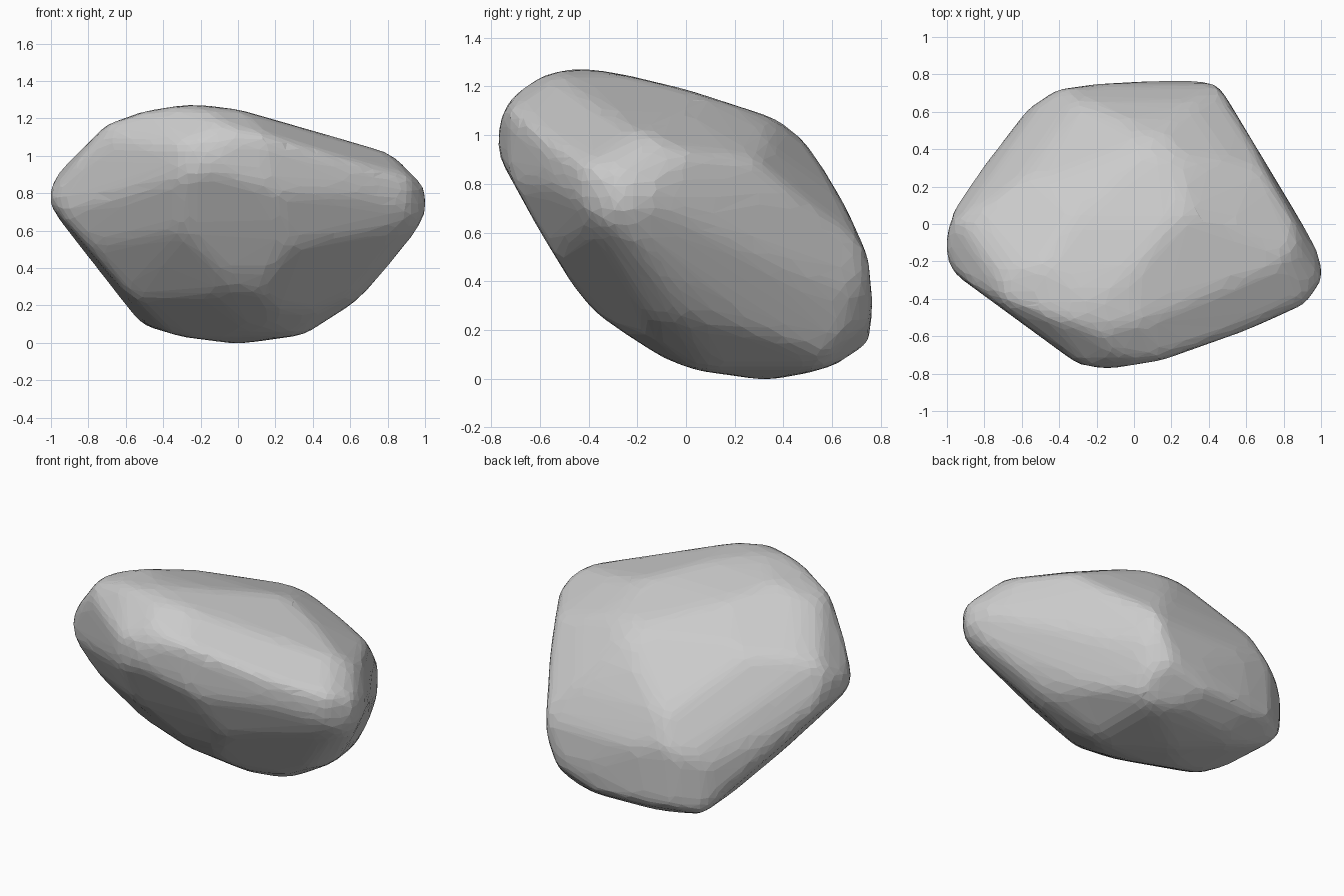
import bpy
import bmesh
from math import sin, cos, radians
from mathutils import Vector
from mathutils.geometry import convex_hull_2d

default_cube = bpy.data.objects.get("Cube")
if default_cube:
    bpy.data.objects.remove(default_cube, do_unlink=True)

GROUND = Vector((0, 0, 0))
MIDDLE = Vector((0, 0, .635))
WEAR_ALLOWANCE = 0.008  # extra stone left on each cut for the later wear


def chisel_axes(azimuth, elevation):
    """Horizontal and upright axes of a profile seen along a direction."""
    a, e = radians(azimuth), radians(elevation)
    toward = Vector((sin(a) * cos(e), -cos(a) * cos(e), sin(e)))
    across = Vector((cos(a), sin(a), 0))
    return across, toward.cross(across)


def hull_mesh(points):
    """Closed convex mesh around the points."""
    bm = bmesh.new()
    for p in points:
        bm.verts.new(p)
    bmesh.ops.remove_doubles(bm, verts=bm.verts[:], dist=0.0005)
    bmesh.ops.convex_hull(bm, input=bm.verts[:])
    loose = [v for v in bm.verts if not v.link_faces]
    bmesh.ops.delete(bm, geom=loose, context='VERTS')
    bmesh.ops.recalc_face_normals(bm, faces=bm.faces[:])
    return bm


def cut(bm, point, normal):
    """Remove everything beyond a plane and close the stone again."""
    normal = normal.normalized()
    bmesh.ops.bisect_plane(
        bm, geom=bm.verts[:] + bm.edges[:] + bm.faces[:], dist=0.00001,
        plane_co=point + normal * WEAR_ALLOWANCE, plane_no=normal, clear_outer=True)
    kept = [v.co.copy() for v in bm.verts]
    bm.free()
    return hull_mesh(kept)


def chisel(bm, azimuth, elevation, origin, profile):
    """Trim the block to a convex profile, one planar cut per profile edge."""
    across, up = chisel_axes(azimuth, elevation)
    points = [Vector(p) for p in profile]
    ring = [points[i] for i in convex_hull_2d(points)]
    centre = sum(ring, Vector((0, 0))) / len(ring)
    for start, end in zip(ring, ring[1:] + ring[:1]):
        edge = end - start
        if edge.length < 0.001:
            continue
        out = Vector((edge.y, -edge.x))
        if out.dot(start - centre) < 0:
            out = -out
        bm = cut(bm, origin + across * start.x + up * start.y,
                 across * out.x + up * out.y)
    return bm


# Profiles of the boulder along the main axes
front_profile = [
    (-1.01, .74), (-.99, .86), (-.9, 1.01), (-.7, 1.16), (-.5, 1.23),
    (-.25, 1.27), (0, 1.24), (.87, .99), (.96, .94), (1.01, .82), (1, .7),
    (.92, .55), (.8, .38), (.6, .21), (.35, .05), (0, 0), (-.3, .04),
    (-.5, .1), (-.6, .19), (-.97, .65)]
side_profile = [
    (-.77, .93), (-.77, 1), (-.75, 1.08), (-.7, 1.17), (-.6, 1.24),
    (-.43, 1.27), (-.25, 1.24), (0, 1.18), (.37, 1.06), (.45, 1.01),
    (.55, .87), (.65, .7), (.74, .5), (.76, .3), (.74, .12), (.7, .09),
    (.5, .03), (.33, 0), (.05, .04), (-.15, .11), (-.33, .23), (-.46, .39),
    (-.6, .62)]
top_profile = [
    (-.41, .71), (-.2, .74), (.35, .77), (.44, .75), (.6, .46), (.97, -.13),
    (1.01, -.3), (.96, -.4), (.6, -.56), (.15, -.72), (-.15, -.77),
    (-.3, -.74), (-.6, -.52), (-.97, -.25), (-1.01, -.14), (-.96, .07),
    (-.8, .3), (-.56, .61)]

# Profiles along the slanted directions, measured from the middle
front_slant = [
    (-.95, .28), (-.9, .39), (-.76, .53), (-.64, .56), (-.25, .57), (.27, .5),
    (.4, .44), (.61, .26), (.8, .07), (.8, -.06), (.74, -.22), (.65, -.4),
    (.54, -.53), (.26, -.58), (-.05, -.54), (-.27, -.43), (-.56, -.2),
    (-.75, -.02), (-.92, .17)]
back_slant = [
    (-.71, .48), (-.64, .58), (-.53, .64), (.28, .74), (.48, .72), (.65, .6),
    (.81, .41), (.9, .15), (.95, -.05), (.89, -.15), (.09, -.84), (-.2, -.79),
    (-.52, -.69), (-.72, -.55), (-.78, -.38), (-.8, -.16)]
under_slant = [
    (-.99, .27), (-.97, .39), (-.88, .47), (-.42, .54), (-.12, .57),
    (.09, .57), (.2, .53), (.63, .22), (.77, .01), (.83, -.16), (.83, -.3),
    (.76, -.43), (.38, -.55), (-.08, -.49), (-.31, -.43), (-.68, -.12),
    (-.89, .05), (-.98, .15)]

# Ridges knocked off: a point on the cut and the way it faces
ridge_cuts = [
    ((-.6, -.53, .82), (-.45, -.78, -.42)),   # left of the front overhang
    ((.6, -.56, .8), (.3, -.86, -.4)),        # right of the front overhang
    ((.78, -.1, .39), (.58, -.35, -.72)),     # lower flank
    ((.6, .42, .84), (.55, .6, .58))]         # rear shoulder

# Rough block, then chiselled from every direction
block = hull_mesh([Vector((x, y, z)) for x in (-2, 2) for y in (-2, 2) for z in (-1, 2)])
for azimuth, elevation, origin, profile in (
        (0, 0, GROUND, front_profile),
        (90, 0, GROUND, side_profile),
        (0, 90, GROUND, top_profile),
        (35, 30, MIDDLE, front_slant),
        (215, 30, MIDDLE, back_slant),
        (145, -30, MIDDLE, under_slant)):
    block = chisel(block, azimuth, elevation, origin, profile)
for point, facing in ridge_cuts:
    block = cut(block, Vector(point), Vector(facing))

mesh = bpy.data.meshes.new("boulder")
block.to_mesh(mesh)
block.free()
boulder = bpy.data.objects.new("boulder", mesh)
bpy.context.collection.objects.link(boulder)

# Wear the edges down, then reduce to irregular facets
remesh = boulder.modifiers.new("even_surface", 'REMESH')
remesh.mode = 'VOXEL'
remesh.voxel_size = 0.03
wear = boulder.modifiers.new("worn_edges", 'SMOOTH')
wear.factor = 0.5
wear.iterations = 16
facets = boulder.modifiers.new("facets", 'DECIMATE')
facets.ratio = 0.08

# Plain grey stone
stone = bpy.data.materials.new("grey_stone")
stone.use_nodes = True
grey = (0.6, 0.6, 0.6, 1)
stone.diffuse_color = grey
shader = next(n for n in stone.node_tree.nodes if n.type == 'BSDF_PRINCIPLED')
shader.inputs["Base Color"].default_value = grey
shader.inputs["Roughness"].default_value = 0.9
mesh.materials.append(stone)
